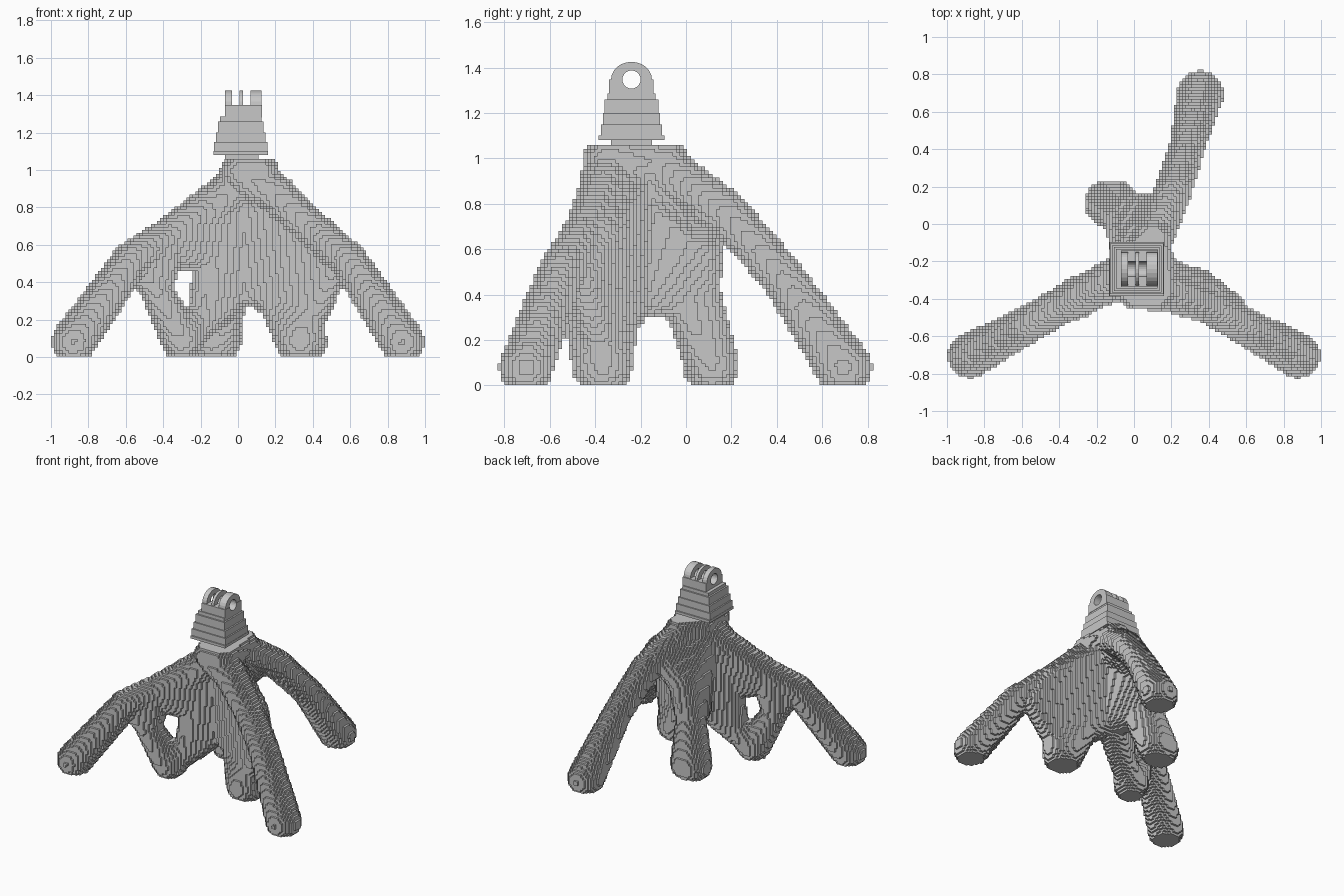
import bpy, bmesh, math
from mathutils import Vector

cube = bpy.data.objects.get("Cube")
if cube:
    bpy.data.objects.remove(cube, do_unlink=True)

COLOUR = (0.57, 0.57, 0.57, 1)
grey = bpy.data.materials.new("plain_grey")
grey.use_nodes = True
grey.diffuse_color = COLOUR
grey.node_tree.nodes["Principled BSDF"].inputs["Base Color"].default_value = COLOUR

TOP = 1.06  # height of the flat hub top


def finish(bm, name):
    me = bpy.data.meshes.new(name)
    bm.to_mesh(me)
    bm.free()
    me.materials.append(grey)
    ob = bpy.data.objects.new(name, me)
    bpy.context.scene.collection.objects.link(ob)
    return ob


def hull(bm, *balls):
    """Add the convex hull of several balls (x, y, z, r), cut flat at floor and top."""
    part = bmesh.new()
    for x, y, z, r in balls:
        ball = bmesh.ops.create_icosphere(part, subdivisions=3, radius=r)["verts"]
        for v in ball:
            v.co += Vector((x, y, z))
            v.co.z = min(max(v.co.z, 0), TOP)
    out = bmesh.ops.convex_hull(part, input=part.verts[:])
    loose = [g for g in out["geom_interior"] + out["geom_unused"]
             if isinstance(g, bmesh.types.BMVert)]
    bmesh.ops.delete(part, geom=list(set(loose)), context="VERTS")
    me = bpy.data.meshes.new("tmp")
    part.to_mesh(me)
    part.free()
    bm.from_mesh(me)
    bpy.data.meshes.remove(me)


def chain(bm, *balls):
    for a, b in zip(balls, balls[1:]):
        hull(bm, a, b)


# branching body: hub, three long legs, three inner legs with webs
body = bmesh.new()
hub = (0.03, -0.23, 0.93, 0.12)
column = (0.03, -0.23, 0.39, 0.09)
hull(body, (0.02, -0.35, 0.99, 0.11), (0.11, -0.35, 0.99, 0.11),
     (0.02, -0.2, 0.99, 0.11), (0.1, -0.08, 0.98, 0.1))
hull(body, hub, column)

# right leg, its web and inner foot around an opening
a_knee = (-0.38, -0.43, 0.64, 0.1)
a_foot = (-0.3, -0.39, 0.09, 0.115)
chain(body, (-0.01, -0.28, 0.92, 0.12), (-0.2, -0.34, 0.72, 0.105), a_knee,
      (-0.57, -0.54, 0.52, 0.1), (-0.88, -0.705, 0.08, 0.12))
hull(body, hub, a_knee, (-0.3, -0.39, 0.55, 0.085), (0, -0.25, 0.5, 0.08))
hull(body, a_knee, (-0.54, -0.51, 0.5, 0.08), (-0.43, -0.45, 0.35, 0.085))
hull(body, (-0.44, -0.46, 0.36, 0.085), (-0.33, -0.41, 0.17, 0.09), a_foot)
hull(body, a_foot, (-0.2, -0.34, 0.2, 0.08), (-0.33, -0.41, 0.18, 0.085))
hull(body, (-0.19, -0.34, 0.17, 0.08), (-0.16, -0.32, 0.52, 0.085), column, hub)

# left leg with a closed web set back behind it, down to its inner foot
b_knee = (0.39, -0.43, 0.69, 0.1)
b_foot = (0.33, -0.37, 0.09, 0.135)
chain(body, (0.07, -0.34, 0.95, 0.12), (0.19, -0.36, 0.88, 0.11), b_knee,
      (0.6, -0.55, 0.505, 0.1), (0.88, -0.705, 0.08, 0.12))
hull(body, hub, (0.4, -0.37, 0.67, 0.09), (0.51, -0.45, 0.47, 0.085),
     (0.38, -0.38, 0.2, 0.09), column)
hull(body, b_foot, (0.38, -0.38, 0.3, 0.085), (0.17, -0.28, 0.35, 0.08))

# back leg
chain(body, (0.1, -0.08, 0.94, 0.11), (0.21, 0.18, 0.755, 0.1),
      (0.285, 0.42, 0.485, 0.095), (0.355, 0.695, 0.08, 0.125))

# back inner leg and the web joining it to hub and back leg
d_foot = (-0.14, 0.11, 0.09, 0.125)
d_side = (-0.1, 0.115, 0.09, 0.12)
d_mid = (-0.08, 0.055, 0.4, 0.1)
d_top = (-0.02, 0.05, 0.67, 0.11)
hull(body, d_foot, d_side, d_mid)
hull(body, d_mid, d_top, hub, column)
hull(body, d_top, hub, (0.13, 0.07, 0.79, 0.09))
hull(body, d_side, d_mid, (-0.03, -0.03, 0.4, 0.08))

# fuse into one solid and give it its stepped surface
body_ob = finish(body, "branching_legs")
fuse = body_ob.modifiers.new("fuse", "REMESH")
fuse.mode = "VOXEL"
fuse.voxel_size = 0.012
steps = body_ob.modifiers.new("steps", "REMESH")
steps.mode = "BLOCKS"
steps.octree_depth = 7
steps.scale = 0.99
steps.use_remove_disconnected = False


def plate(name, x0, x1, outline):
    """Extrude a (y, z) outline sideways from x0 to x1."""
    bm = bmesh.new()
    ends = [[bm.verts.new((x, y, z)) for y, z in outline] for x in (x0, x1)]
    for end in ends:
        bm.faces.new(end)
    n = len(outline)
    for i in range(n):
        j = (i + 1) % n
        bm.faces.new((ends[0][i], ends[0][j], ends[1][j], ends[1][i]))
    bmesh.ops.recalc_face_normals(bm, faces=bm.faces[:])
    return finish(bm, name)


CX, CY, PIVOT = 0.015, -0.24, 1.347


def arc(ry, rz, start, end, count=12):
    angles = [math.radians(start + (end - start) * k / count) for k in range(count + 1)]
    return [(CY + ry * math.cos(a), PIVOT + rz * math.sin(a)) for a in angles]


def block(name, cx, hx, hy, z0, z1):
    plate(name, cx - hx, cx + hx,
          [(CY - hy, z0), (CY + hy, z0), (CY + hy, z1), (CY - hy, z1)])


# neck and stepped block of the mount
block("neck", 0.02, 0.09, 0.09, 1.03, 1.09)
layers = [(0.145, 0.145, 1.08), (0.143, 0.135, 1.1), (0.133, 0.126, 1.15),
          (0.122, 0.118, 1.2), (0.11, 0.106, 1.26), (0.11, 0.106, 1.285)]
for i, (low, high) in enumerate(zip(layers, layers[1:])):
    block(f"mount_step_{i + 1}", CX, low[0], low[1], low[2], high[2])

# grooved top of the block: the lower half of the bore
plate("mount_saddle", -0.07, 0.128,
      [(CY - 0.098, 1.28), (CY + 0.098, 1.28), (CY + 0.098, PIVOT)]
      + arc(0.04, 0.04, 360, 180) + [(CY - 0.098, PIVOT)])

# three rounded prongs arching over the upper half of the bore
for name, x0, x1 in (("right_prong", -0.07, -0.033), ("middle_prong", 0.008, 0.028),
                     ("left_prong", 0.068, 0.125)):
    plate(name, x0, x1, arc(0.09, 0.078, 0, 180) + arc(0.04, 0.04, 180, 0))
